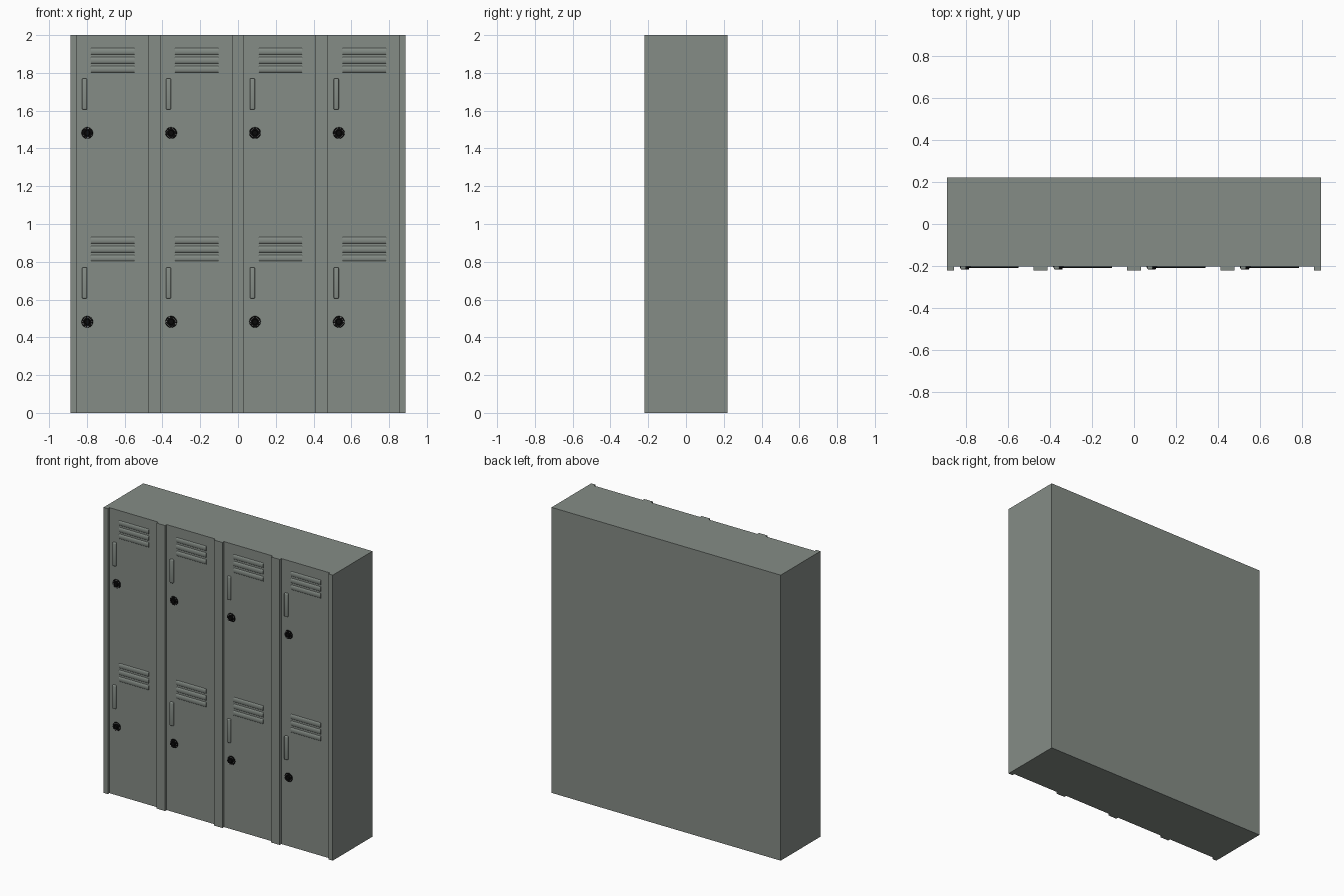
import bpy, bmesh, math
from mathutils import Matrix, Vector

if "Cube" in bpy.data.objects:
    bpy.data.objects.remove(bpy.data.objects["Cube"])


def material(name, rgb):
    m = bpy.data.materials.new(name)
    m.diffuse_color = (*rgb, 1)
    m.use_nodes = True
    m.node_tree.nodes["Principled BSDF"].inputs["Base Color"].default_value = m.diffuse_color
    return m


STEEL = material("grey green steel", (0.235, 0.265, 0.24))
BLACK = material("black dial", (0.003, 0.003, 0.003))
WHITE = material("pale dial marks", (0.6, 0.6, 0.6))

HALF_W, BACK, FRONT, DOOR = 0.888, 0.22, -0.22, -0.202
PITCH = 0.444
POST = 0.033


def finish(name, bm, mat, smooth=False):
    bmesh.ops.recalc_face_normals(bm, faces=bm.faces)
    me = bpy.data.meshes.new(name)
    bm.to_mesh(me)
    bm.free()
    me.materials.append(mat)
    ob = bpy.data.objects.new(name, me)
    bpy.context.collection.objects.link(ob)
    if smooth:
        bpy.context.view_layer.objects.active = ob
        ob.select_set(True)
        bpy.ops.object.shade_smooth_by_angle(angle=math.radians(40))
        ob.select_set(False)
    return ob


def prism(bm, points, direction):
    face = bm.faces.new([bm.verts.new(p) for p in points])
    new = bmesh.ops.extrude_face_region(bm, geom=[face])["geom"]
    bmesh.ops.translate(bm, vec=Vector(direction),
                        verts=[v for v in new if isinstance(v, bmesh.types.BMVert)])


def disc(bm, r, y0, y1, x, z, sides=24, r_front=None):
    rot = Matrix.Translation((x, (y0 + y1) / 2, z)) @ Matrix.Rotation(math.pi / 2, 4, 'X')
    bmesh.ops.create_cone(bm, cap_ends=True, segments=sides, radius1=r,
                          radius2=r_front or r, depth=abs(y1 - y0), matrix=rot)


# cabinet: plan outline with raised posts between recessed doors, extruded upward
outline = [(HALF_W, BACK), (-HALF_W, BACK), (-HALF_W, FRONT)]
for i in range(4):
    a = -HALF_W + i * PITCH + POST
    b = -HALF_W + (i + 1) * PITCH - POST
    outline += [(a, FRONT), (a, DOOR), (b, DOOR), (b, FRONT)]
outline.append((HALF_W, FRONT))
bm = bmesh.new()
prism(bm, [(x, y, 0) for x, y in outline], (0, 0, 2))
finish("cabinet", bm, STEEL)

for col in range(4):
    for row in range(2):
        x0, z0 = -HALF_W + col * PITCH, row * 1.0
        tag = f"{col + 1}_{row + 1}"

        # three rounded louvres near the top of the door
        bm = bmesh.new()
        for k in range(3):
            zc = z0 + 0.914 - k * 0.047
            arc = [(x0 + 0.11, DOOR - 0.006 * math.sin(t), zc + 0.017 * math.cos(t))
                   for t in (math.pi * j / 8 for j in range(9))]
            prism(bm, arc, (0.23, 0, 0))
        finish("vent_louvres_" + tag, bm, STEEL, True)

        # upright pull handle
        bm = bmesh.new()
        bmesh.ops.create_cube(bm, size=1)
        bmesh.ops.scale(bm, vec=(0.027, 0.018, 0.165), verts=bm.verts)
        bmesh.ops.translate(bm, vec=(x0 + 0.076, DOOR - 0.005, z0 + 0.688), verts=bm.verts)
        bmesh.ops.bevel(bm, geom=bm.edges[:], offset=0.006, segments=3,
                        profile=0.5, affect='EDGES')
        finish("handle_" + tag, bm, STEEL, True)

        # combination lock: dial plate with a turning knob
        lx, lz = x0 + 0.09, z0 + 0.482
        bm = bmesh.new()
        disc(bm, 0.031, DOOR + 0.002, DOOR - 0.006, lx, lz, 32, 0.029)
        disc(bm, 0.015, DOOR - 0.005, DOOR - 0.014, lx, lz, 20, 0.013)
        finish("lock_dial_" + tag, bm, BLACK, True)

        # thin marks around the dial
        bm = bmesh.new()
        for k in range(20):
            spin = (Matrix.Translation((lx, DOOR - 0.006, lz))
                    @ Matrix.Rotation(2 * math.pi * k / 20, 4, 'Y')
                    @ Matrix.Translation((0, 0, 0.025))
                    @ Matrix.Diagonal((0.0012, 0.0008, 0.005, 1)))
            bmesh.ops.create_cube(bm, size=1, matrix=spin)
        finish("dial_marks_" + tag, bm, WHITE)
